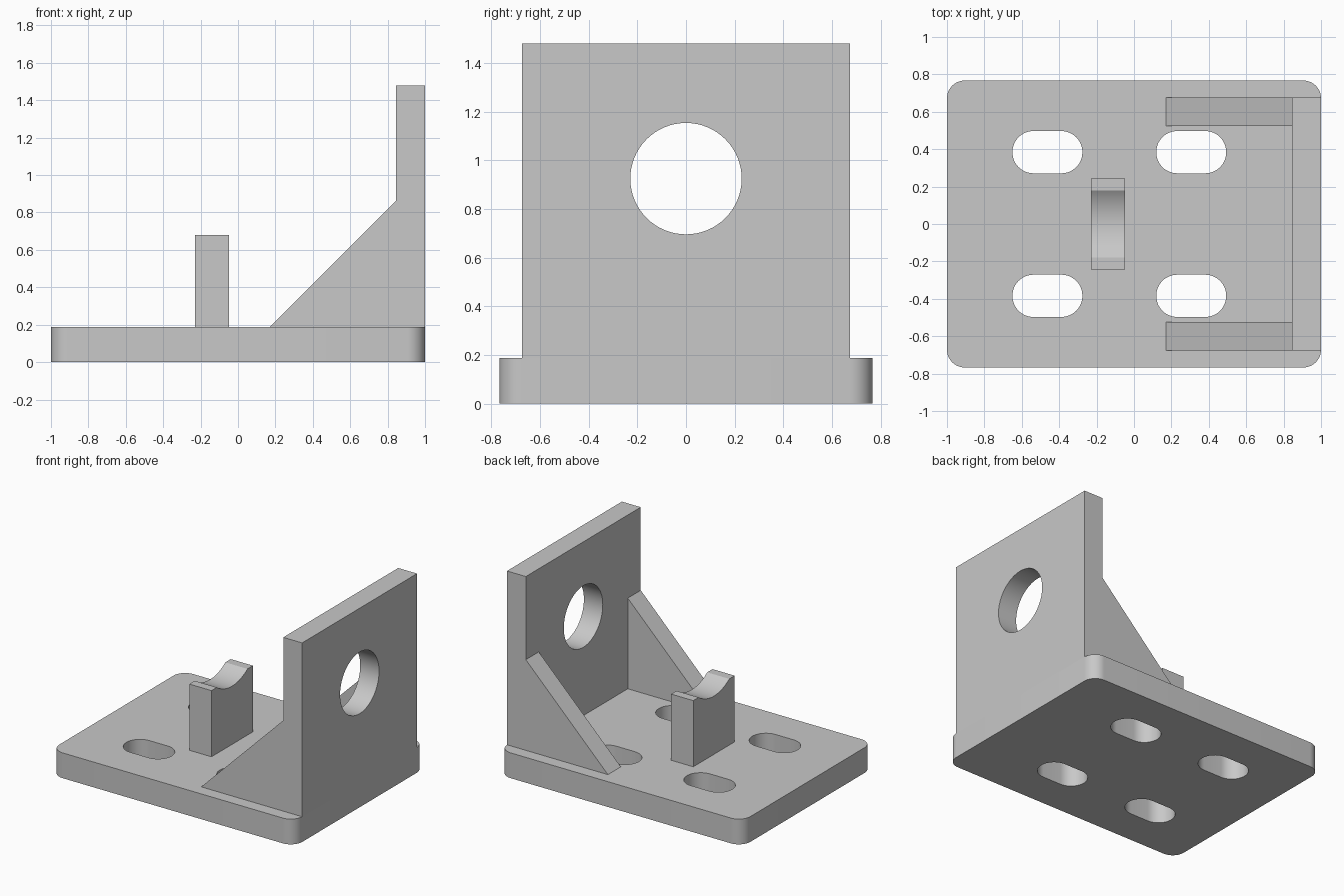
import bpy, bmesh
from math import radians, cos, sin, asin, pi
from mathutils import Vector

if "Cube" in bpy.data.objects:
    bpy.data.objects.remove(bpy.data.objects["Cube"], do_unlink=True)

# Single grey metal
grey = bpy.data.materials.new("grey metal")
grey.use_nodes = True
colour = (0.58, 0.58, 0.58, 1)
grey.diffuse_color = colour
grey.node_tree.nodes["Principled BSDF"].inputs["Base Color"].default_value = colour

# Profile plane to world axes; w is the extrusion axis
PLANES = {
    "xy": lambda u, v, w: Vector((u, v, w)),
    "xz": lambda u, v, w: Vector((u, w, v)),
    "yz": lambda u, v, w: Vector((w, u, v)),
}


def arc(cu, cv, r, start, end, steps):
    angles = [start + (end - start) * i / steps for i in range(steps + 1)]
    return [(cu + r * cos(a), cv + r * sin(a)) for a in angles]


def rounded_rect(cu, cv, hu, hv, r, steps=12):
    pts = []
    for i, (su, sv) in enumerate([(1, 1), (-1, 1), (-1, -1), (1, -1)]):
        pts += arc(cu + su * (hu - r), cv + sv * (hv - r), r,
                   i * pi / 2, (i + 1) * pi / 2, steps)
    return pts


def prism(name, plane, loops, w0, w1):
    """Extrude an outline (first loop) with optional holes (other loops)."""
    to_world = PLANES[plane]
    bm = bmesh.new()
    edges = []
    for loop in loops:
        verts = [bm.verts.new(to_world(u, v, w0)) for u, v in loop]
        edges += [bm.edges.new((a, b)) for a, b in zip(verts, verts[1:] + verts[:1])]
    bmesh.ops.triangle_fill(bm, edges=edges, use_beauty=True,
                            normal=to_world(0, 0, 1))
    out = bmesh.ops.extrude_face_region(bm, geom=bm.faces[:], use_keep_orig=True)
    moved = [g for g in out["geom"] if isinstance(g, bmesh.types.BMVert)]
    bmesh.ops.translate(bm, verts=moved, vec=to_world(0, 0, w1 - w0))
    bmesh.ops.recalc_face_normals(bm, faces=bm.faces[:])
    mesh = bpy.data.meshes.new(name)
    bm.to_mesh(mesh)
    bm.free()
    mesh.materials.append(grey)
    obj = bpy.data.objects.new(name, mesh)
    bpy.context.collection.objects.link(obj)
    bpy.ops.object.select_all(action="DESELECT")
    obj.select_set(True)
    bpy.context.view_layer.objects.active = obj
    bpy.ops.object.shade_smooth_by_angle(angle=radians(25))
    return obj


BASE_TOP = 0.188
WALL_X = 0.845
WALL_Y = 0.675
AXIS_Z = 0.925

# Base plate with four slots (slot ends slightly inside full semicircles)
slots = [rounded_rect(x, y, 0.187, 0.113, 0.1125)
         for x in (-0.463, 0.306) for y in (-0.384, 0.384)]
prism("base_plate", "xy", [rounded_rect(0, 0, 1, 0.767, 0.095)] + slots, 0, BASE_TOP)

# Upright wall with a round bore
wall = [(-WALL_Y, BASE_TOP), (WALL_Y, BASE_TOP), (WALL_Y, 1.48), (-WALL_Y, 1.48)]
bore = arc(0, AXIS_Z, 0.229, 0, 2 * pi, 64)[:-1]
prism("upright_wall", "yz", [wall, bore], WALL_X, 1)

# Triangular ribs bracing the wall
rib = [(0.17, BASE_TOP), (WALL_X, BASE_TOP), (WALL_X, 0.862)]
for side, y0, y1 in (("left", -WALL_Y, -0.523), ("right", 0.523, WALL_Y)):
    prism(side + "_rib", "xz", [rib], y0, y1)

# Cradle post with a groove concentric with the bore
post_y, post_top, groove_r = 0.243, 0.68, 0.304
low = -pi + asin((AXIS_Z - post_top) / groove_r)
groove = arc(0, AXIS_Z, groove_r, low, -pi - low, 24)
post = [(post_y, post_top), (post_y, BASE_TOP), (-post_y, BASE_TOP), (-post_y, post_top)]
prism("cradle_post", "yz", [post + groove], -0.23, -0.048)
